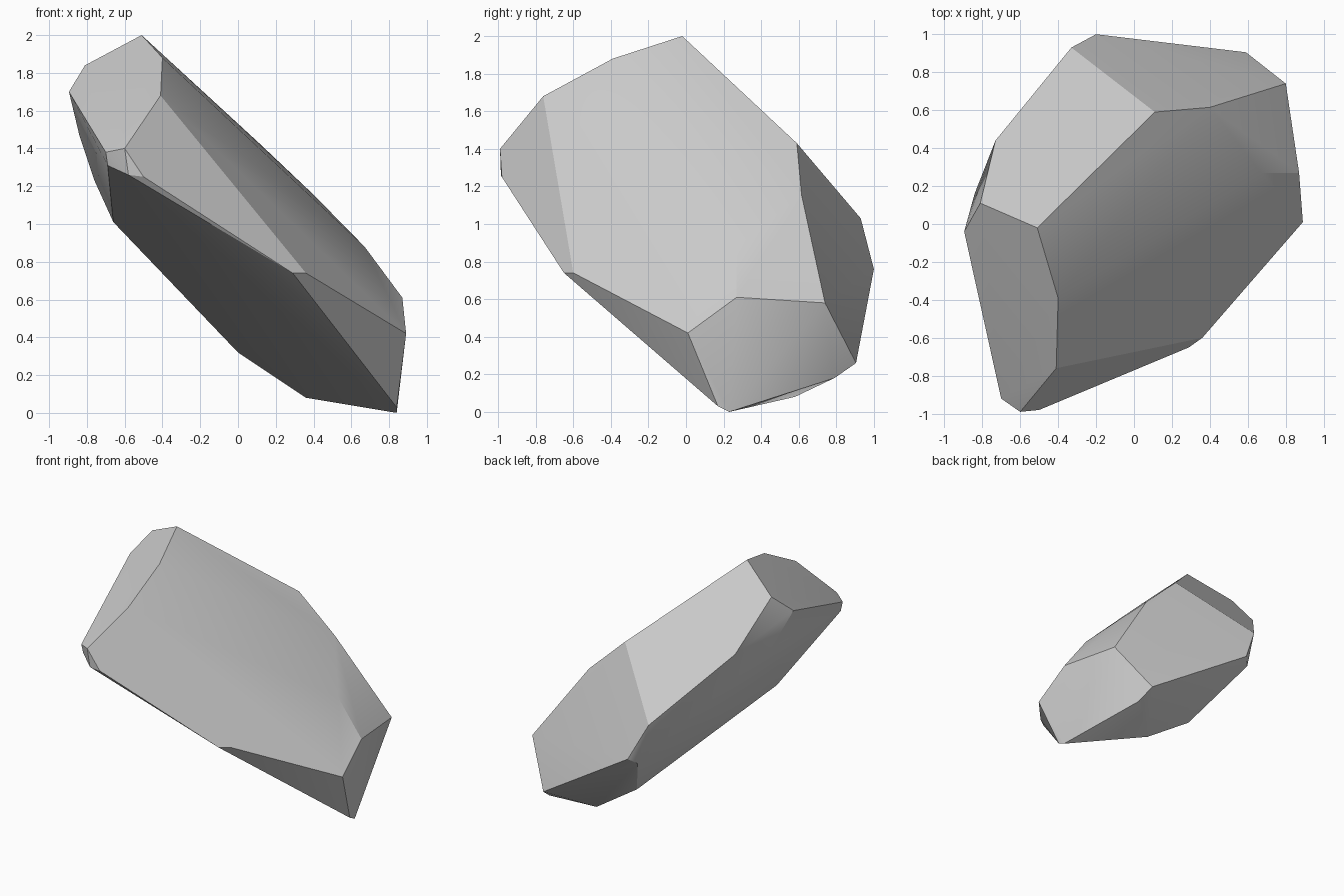
import bpy, bmesh, math

if "Cube" in bpy.data.objects:
    bpy.data.objects.remove(bpy.data.objects["Cube"])

# Corner points of the faceted boulder, grouped by region
crown = [(-.51, -.02, 2.0), (-.81, .11, 1.84), (-.895, -.04, 1.70),
         (-.40, -.39, 1.88), (-.41, -.76, 1.68)]
front_corner = [(-.60, -.99, 1.40), (-.70, -.92, 1.38), (-.69, -.91, 1.31),
                (-.58, -.985, 1.26), (-.50, -.98, 1.25)]
right_ridge = [(.29, -.65, .74), (.36, -.60, .74), (.89, .01, .42),
               (.87, .27, .61), (.67, .27, .88), (.80, .74, .58)]
back_ridge = [(.11, .59, 1.43), (.40, .615, 1.155), (-.33, .93, 1.03),
              (-.20, 1.0, .76), (-.25, .95, .72), (.59, .905, .26)]
left_side = [(-.73, .44, 1.50), (-.84, .16, 1.47), (-.76, 0, 1.23),
             (-.66, -.17, 1.01)]
foot = [(.84, .23, 0), (.84, .17, .03), (.62, .79, .18),
        (.36, .58, .08), (0, .60, .32)]

# Wrap the corners in a convex skin
bm = bmesh.new()
for p in crown + front_corner + right_ridge + back_ridge + left_side + foot:
    bm.verts.new(p)
hull = bmesh.ops.convex_hull(bm, input=bm.verts[:])
loose = [v for v in bm.verts if not v.link_faces]
bmesh.ops.delete(bm, geom=loose, context='VERTS')

# Merge nearly flat neighbours into clean facets
bmesh.ops.dissolve_limit(bm, angle_limit=math.radians(3),
                         verts=bm.verts[:], edges=bm.edges[:])
bmesh.ops.recalc_face_normals(bm, faces=bm.faces[:])

mesh = bpy.data.meshes.new("boulder")
bm.to_mesh(mesh)
bm.free()
boulder = bpy.data.objects.new("boulder", mesh)
bpy.context.collection.objects.link(boulder)

# Soft shading inside broad facets, crisp main edges
bpy.context.view_layer.objects.active = boulder
boulder.select_set(True)
bpy.ops.object.shade_smooth_by_angle(angle=math.radians(25))
